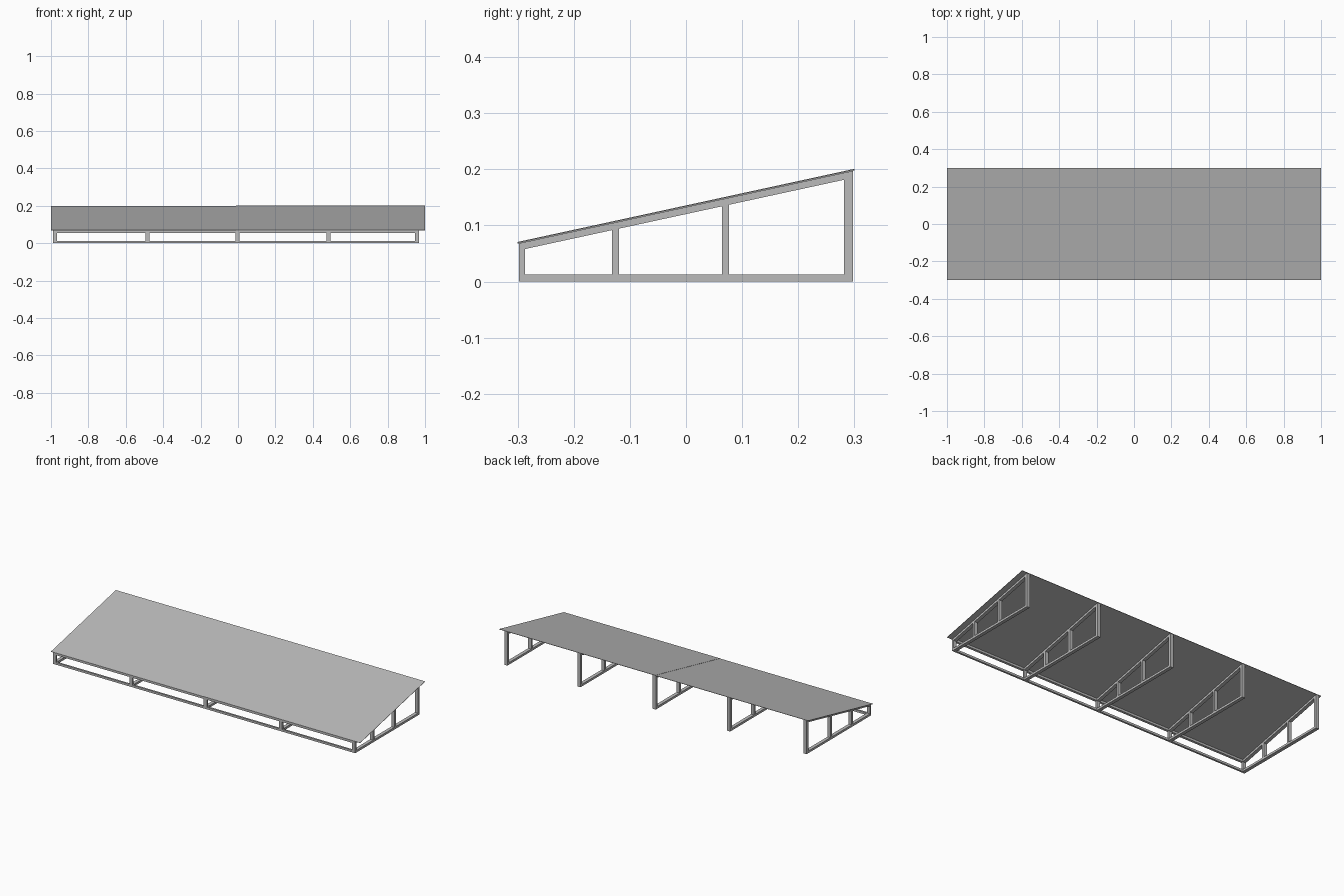
import bpy
import bmesh

cube = bpy.data.objects.get("Cube")
if cube:
    bpy.data.objects.remove(cube)


def make_material(name, rgb):
    mat = bpy.data.materials.new(name)
    mat.use_nodes = True
    mat.diffuse_color = (*rgb, 1)
    mat.node_tree.nodes["Principled BSDF"].inputs["Base Color"].default_value = (*rgb, 1)
    return mat


grey = make_material("plain grey", (0.5, 0.5, 0.5))

FRONT, BACK = -0.298, 0.298
BEAM = 0.0125
SHEET = 0.002


def slope(y):
    """Height of the top of the rafters at depth y."""
    return 0.068 + (y - FRONT) * 0.217


def prism(name, profile, x0, x1):
    """Extrude a side profile of (y, z) points from x0 to x1."""
    bm = bmesh.new()
    face = bm.faces.new([bm.verts.new((x0, y, z)) for y, z in profile])
    side = bmesh.ops.extrude_face_region(bm, geom=[face])["geom"]
    bmesh.ops.translate(bm, vec=(x1 - x0, 0, 0),
                        verts=[v for v in side if isinstance(v, bmesh.types.BMVert)])
    bmesh.ops.recalc_face_normals(bm, faces=bm.faces[:])
    mesh = bpy.data.meshes.new(name)
    bm.to_mesh(mesh)
    bm.free()
    mesh.materials.append(grey)
    obj = bpy.data.objects.new(name, mesh)
    bpy.context.collection.objects.link(obj)


def sloped(name, y0, y1, low, high, x0, x1):
    """Bar that follows the roof slope, between two offsets from it."""
    prism(name, [(y0, slope(y0) + low), (y1, slope(y1) + low),
                 (y1, slope(y1) + high), (y0, slope(y0) + high)], x0, x1)


def box(name, y0, y1, z0, z1, x0, x1):
    prism(name, [(y0, z0), (y1, z0), (y1, z1), (y0, z1)], x0, x1)


# Trestle frames: sill, rafter and four posts cut to the slope
posts = {"front_post": (FRONT, -0.287), "front_strut": (-0.132, -0.119),
         "back_strut": (0.064, 0.077), "back_post": (0.282, BACK)}
centres = (-0.979, -0.484, -0.003, 0.484, 0.957)
for i, x in enumerate(centres, 1):
    x0, x1 = x - 0.01, x + 0.01
    box(f"sill_{i}", FRONT, BACK, 0, BEAM, x0, x1)
    sloped(f"rafter_{i}", FRONT, BACK, -BEAM, 0, x0, x1)
    for name, (y0, y1) in posts.items():
        prism(f"{name}_{i}", [(y0, BEAM), (y1, BEAM),
                              (y1, slope(y1) - BEAM), (y0, slope(y0) - BEAM)], x0, x1)

# Long rails along the low front edge
left_end, right_end = centres[0] - 0.01, centres[-1] + 0.01
box("front_bottom_rail", FRONT, -0.287, 0, BEAM, left_end, right_end)
sloped("front_top_rail", FRONT, -0.287, -BEAM, 0, left_end, right_end)

# Two thin roof sheets, the second lapped slightly over the first
sloped("roof_sheet_right", -0.3, 0.3, 0, SHEET, -1, -0.01)
sloped("roof_sheet_left", -0.3, 0.3, 0.001, 0.001 + SHEET, -0.01, 1)
